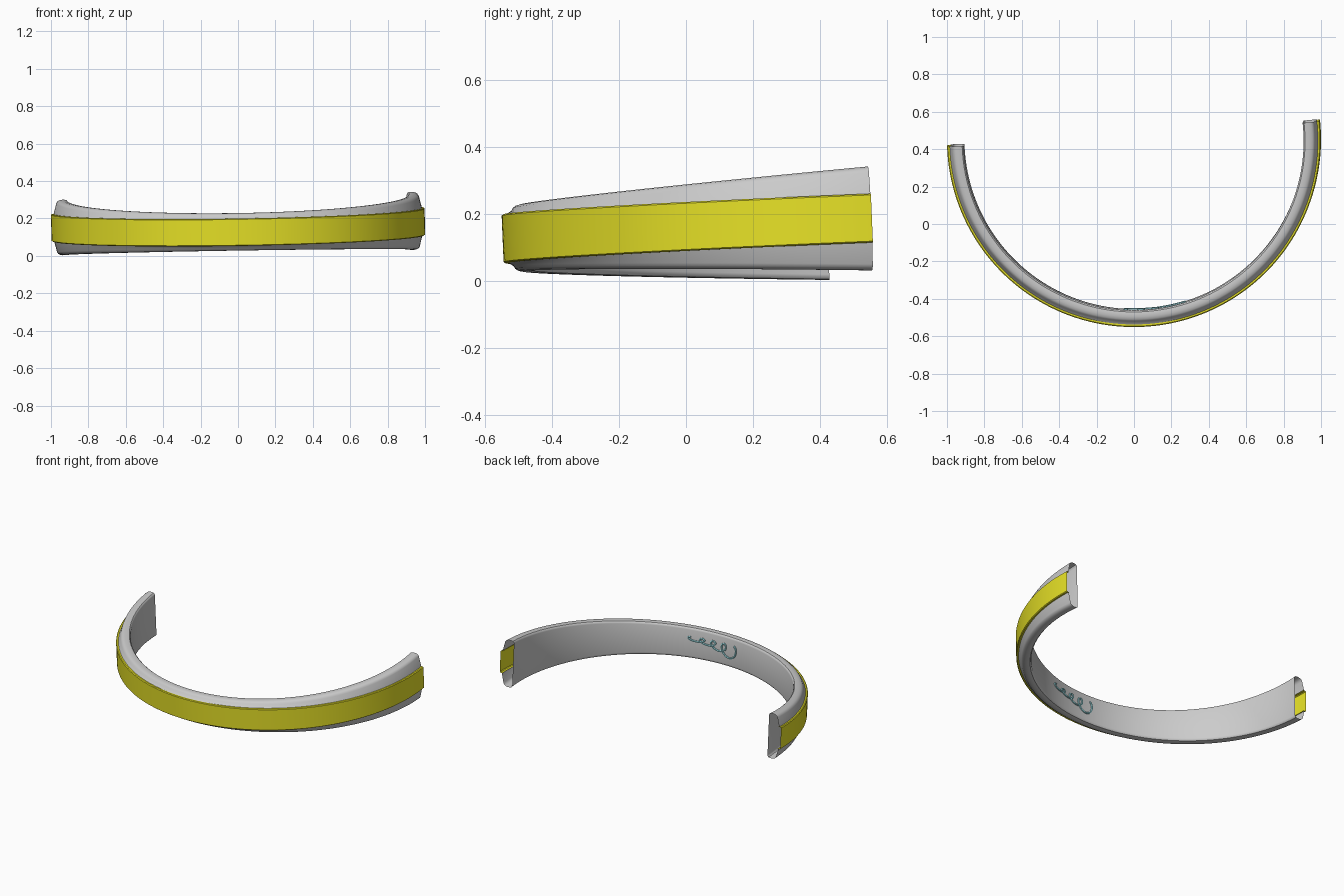
import bpy, bmesh
from math import sin, cos, pi
from mathutils import Matrix, Vector

if "Cube" in bpy.data.objects:
    bpy.data.objects.remove(bpy.data.objects["Cube"])

START, END, SEGS = -(pi - 0.03), 0.106, 96
BAND_HALF = 0.073
# slight tilt of the whole bangle, then placement
PLACE = (Matrix.Translation((0, 0.45, 0.168))
         @ Matrix.Rotation(-0.016, 4, 'Y') @ Matrix.Rotation(0.042, 4, 'X'))


def ring_point(theta, r, t):
    return PLACE @ Vector((r * cos(theta), r * sin(theta), t))


def half_height(theta):
    # the body widens steadily from the front to the open ends
    return 0.1 + 0.05 * (1 + sin(theta))


def paint(obj, name, rgb):
    mat = bpy.data.materials.new(name)
    mat.diffuse_color = (*rgb, 1)
    mat.use_nodes = True
    mat.node_tree.nodes["Principled BSDF"].inputs["Base Color"].default_value = mat.diffuse_color
    obj.data.materials.append(mat)


def smooth(obj):
    bpy.ops.object.select_all(action='DESELECT')
    obj.select_set(True)
    bpy.context.view_layer.objects.active = obj
    bpy.ops.object.shade_smooth_by_angle(angle=0.6)


def sweep(name, profile):
    """Sweep profile(theta) -> [(r, t)] along the arc, open at both ends."""
    bm = bmesh.new()
    rows = []
    for i in range(SEGS + 1):
        th = START + (END - START) * i / SEGS
        rows.append([bm.verts.new(ring_point(th, r, t)) for r, t in profile(th)])
    for a, b in zip(rows, rows[1:]):
        for j in range(len(a) - 1):
            bm.faces.new((a[j], a[j + 1], b[j + 1], b[j]))
    me = bpy.data.meshes.new(name)
    bm.to_mesh(me)
    bm.free()
    obj = bpy.data.objects.new(name, me)
    bpy.context.collection.objects.link(obj)
    smooth(obj)
    return obj


# bangle body: flat inner wall, rounded rims, open behind the band
def body_profile(th):
    h = half_height(th)
    rim = [(0.909, 0.016), (0.911, 0.008), (0.917, 0.002), (0.928, 0.0),
           (0.943, 0.0), (0.956, 0.003), (0.965, 0.009), (0.970, 0.018)]
    top = [(r, h - d) for r, d in rim] + [(0.985, BAND_HALF)]
    return [(r, -t) for r, t in reversed(top)] + top


sweep("bangle_body", body_profile)


# raised outer band
def band_profile(th):
    top = [(0.980, BAND_HALF), (0.994, BAND_HALF), (0.999, BAND_HALF - 0.004)]
    return top + [(r, -t) for r, t in reversed(top)]


band = sweep("outer_band", band_profile)
paint(band, "yellow", (0.8, 0.76, 0.02))

# abstract scroll ornament on the inner wall
curve = bpy.data.curves.new("inner_scroll", 'CURVE')
curve.dimensions = '3D'
curve.bevel_depth = 0.006
curve.bevel_resolution = 1
curve.use_fill_caps = True
N = 140
spline = curve.splines.new('POLY')
spline.points.add(N - 1)
for i, p in enumerate(spline.points):
    s = i / (N - 1)
    a = 2 * pi * 4 * s
    phi = 0.29 - 0.33 * s + 0.035 * sin(a)
    t = 0.03 - 0.035 * s * s + (0.012 + 0.04 * s * s) * cos(a)
    p.co = (*ring_point(-pi / 2 + phi, 0.907, t), 1)
scroll = bpy.data.objects.new("inner_scroll", curve)
bpy.context.collection.objects.link(scroll)
bpy.ops.object.select_all(action='DESELECT')
scroll.select_set(True)
bpy.context.view_layer.objects.active = scroll
bpy.ops.object.convert(target='MESH')
scroll = bpy.context.view_layer.objects.active
smooth(scroll)
paint(scroll, "cyan", (0.35, 0.75, 0.8))
